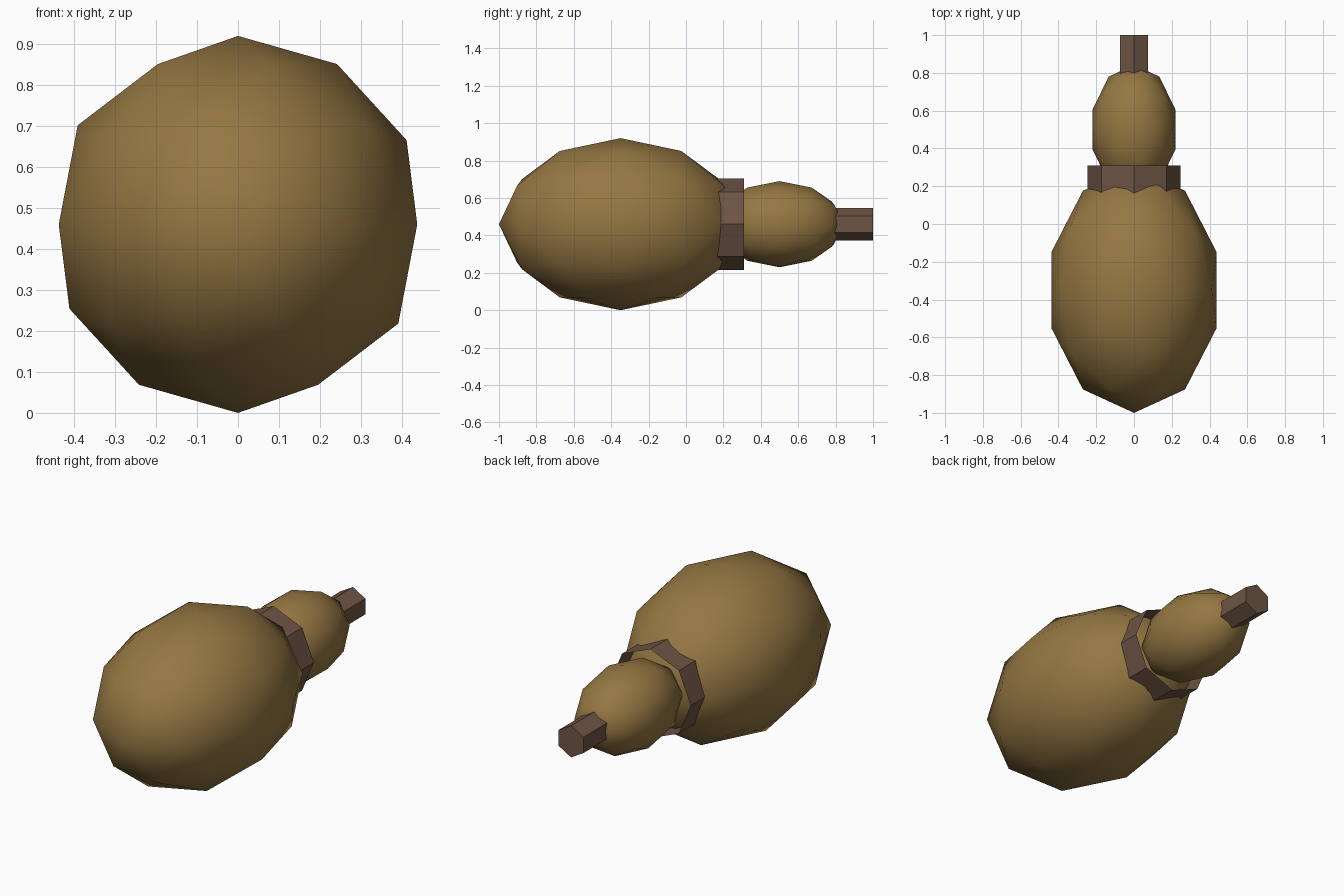
import bpy, math

if "Cube" in bpy.data.objects:
    bpy.data.objects.remove(bpy.data.objects["Cube"])


def material(name, colour):
    m = bpy.data.materials.new(name)
    m.diffuse_color = (*colour, 1)
    m.use_nodes = True
    m.node_tree.nodes["Principled BSDF"].inputs["Base Color"].default_value = m.diffuse_color
    return m


TAN = material("gourd tan", (0.30, 0.185, 0.055))
BROWN = material("dark brown", (0.155, 0.09, 0.058))
AXIS_Z = 0.46


def bulb(name, y, radius, half_length):
    """Low-poly smooth bulb stretched along y."""
    bpy.ops.mesh.primitive_ico_sphere_add(subdivisions=2, radius=1, location=(0, y, AXIS_Z))
    o = bpy.context.object
    o.name = name
    o.scale = (radius, half_length, radius)
    bpy.ops.object.transform_apply(location=False, rotation=False, scale=True)
    bpy.ops.object.shade_smooth()
    o.data.materials.append(TAN)


def tube(name, sides, radius, y0, y1, cap):
    """Flat-sided cylinder along y with a corner pointing up."""
    bpy.ops.mesh.primitive_cylinder_add(
        vertices=sides, radius=radius, depth=y1 - y0, end_fill_type=cap,
        location=(0, (y0 + y1) / 2, AXIS_Z), rotation=(math.pi / 2, 0, 0))
    o = bpy.context.object
    o.name = name
    o.data.materials.append(BROWN)


# gourd halves
bulb("large_bulb", -0.35, 0.46, 0.65)
bulb("small_bulb", 0.50, 0.23, 0.345)
# open band around the waist and the stopper
tube("waist_band", 8, 0.245, 0.13, 0.31, 'NOTHING')
tube("stopper", 6, 0.087, 0.76, 1.0, 'NGON')
